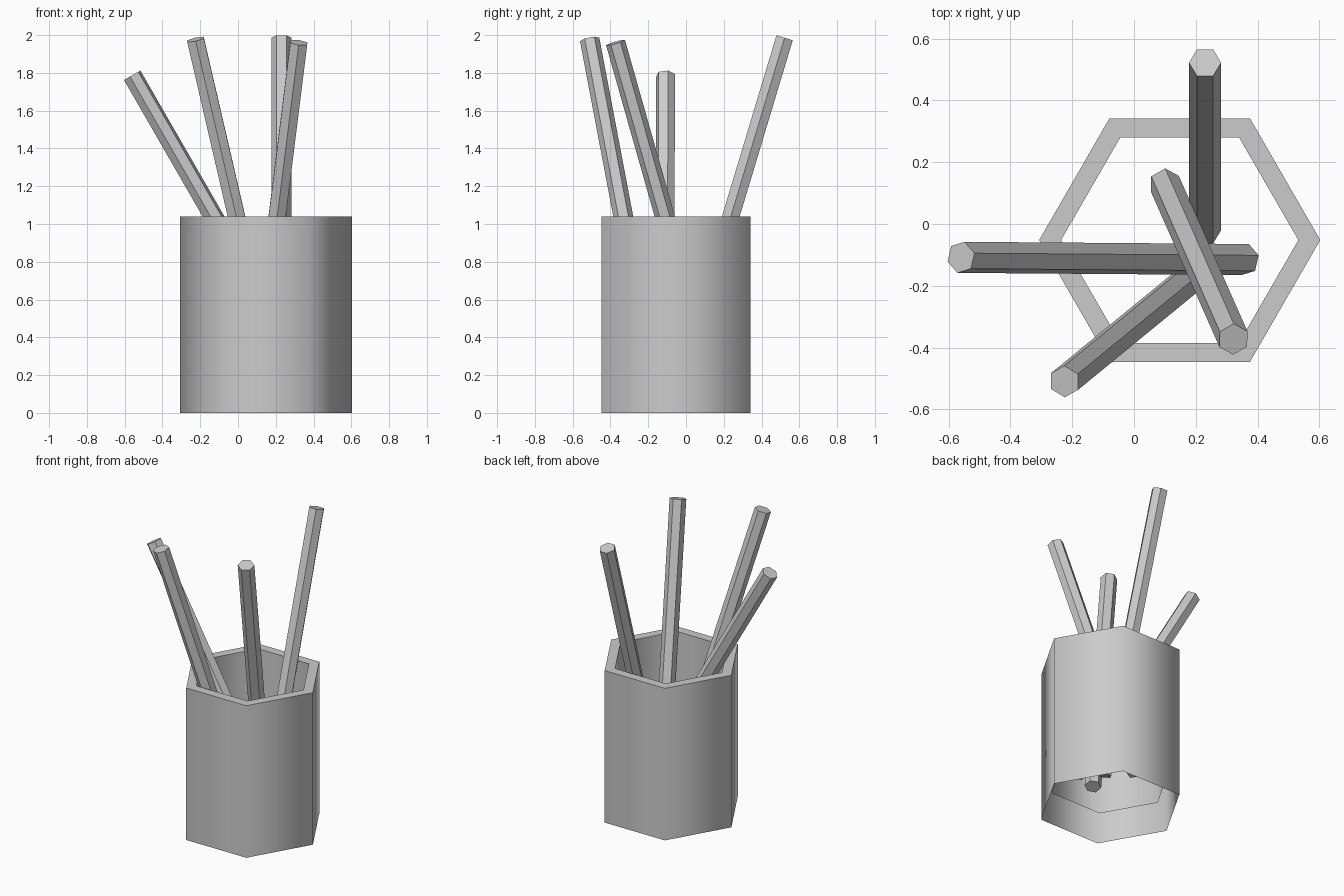
import bpy, bmesh, math
from mathutils import Vector, Matrix

if "Cube" in bpy.data.objects:
    bpy.data.objects.remove(bpy.data.objects["Cube"])


def finish(bm, name):
    mesh = bpy.data.meshes.new(name)
    bm.to_mesh(mesh)
    bm.free()
    obj = bpy.data.objects.new(name, mesh)
    bpy.context.collection.objects.link(obj)
    return obj


def hex_points(radius, z, cx=0.0, cy=0.0):
    return [(cx + radius * math.cos(math.radians(60 * i)),
             cy + radius * math.sin(math.radians(60 * i)), z) for i in range(6)]


# Hexagonal cup: outer wall, rim and inner wall, open underneath
CX, CY = 0.148, -0.052
bm = bmesh.new()
profile = [(0.455, 0.0), (0.455, 1.04), (0.384, 1.04), (0.384, 0.175)]
rings = [[bm.verts.new(p) for p in hex_points(r, z, CX, CY)] for r, z in profile]
for low, high in zip(rings, rings[1:]):
    for i in range(6):
        j = (i + 1) % 6
        bm.faces.new((low[i], low[j], high[j], high[i]))
cup = finish(bm, "cup")
bpy.context.view_layer.objects.active = cup
cup.select_set(True)
bpy.ops.object.shade_smooth_by_angle(angle=math.radians(70))


# Leaning six-sided pencils: bottom centre, top centre, roll in degrees
def pencil(name, bottom, top, roll):
    a, b = Vector(bottom), Vector(top)
    axis = b - a
    turn = Vector((0, 0, 1)).rotation_difference(axis).to_matrix().to_4x4()
    bm = bmesh.new()
    bmesh.ops.create_cone(
        bm, cap_ends=True, segments=6, radius1=0.052, radius2=0.052,
        depth=axis.length,
        matrix=Matrix.Translation((a + b) / 2) @ turn)
    # roll about the pencil's own axis; cone vertices start on +y
    bmesh.ops.rotate(bm, verts=bm.verts, cent=a,
                     matrix=Matrix.Rotation(math.radians(roll), 3, axis))
    finish(bm, name)


pencil("pencil_left", (0.36, -0.115, 0.19), (-0.56, -0.108, 1.787), -15)
pencil("pencil_back", (0.23, -0.02, 0.185), (0.23, 0.522, 1.986), 30)
pencil("pencil_front_left", (0.19, -0.17, 0.185), (-0.225, -0.51, 1.977), 0)
pencil("pencil_front_right", (0.10, 0.13, 0.185), (0.322, -0.373, 1.96), 0)
